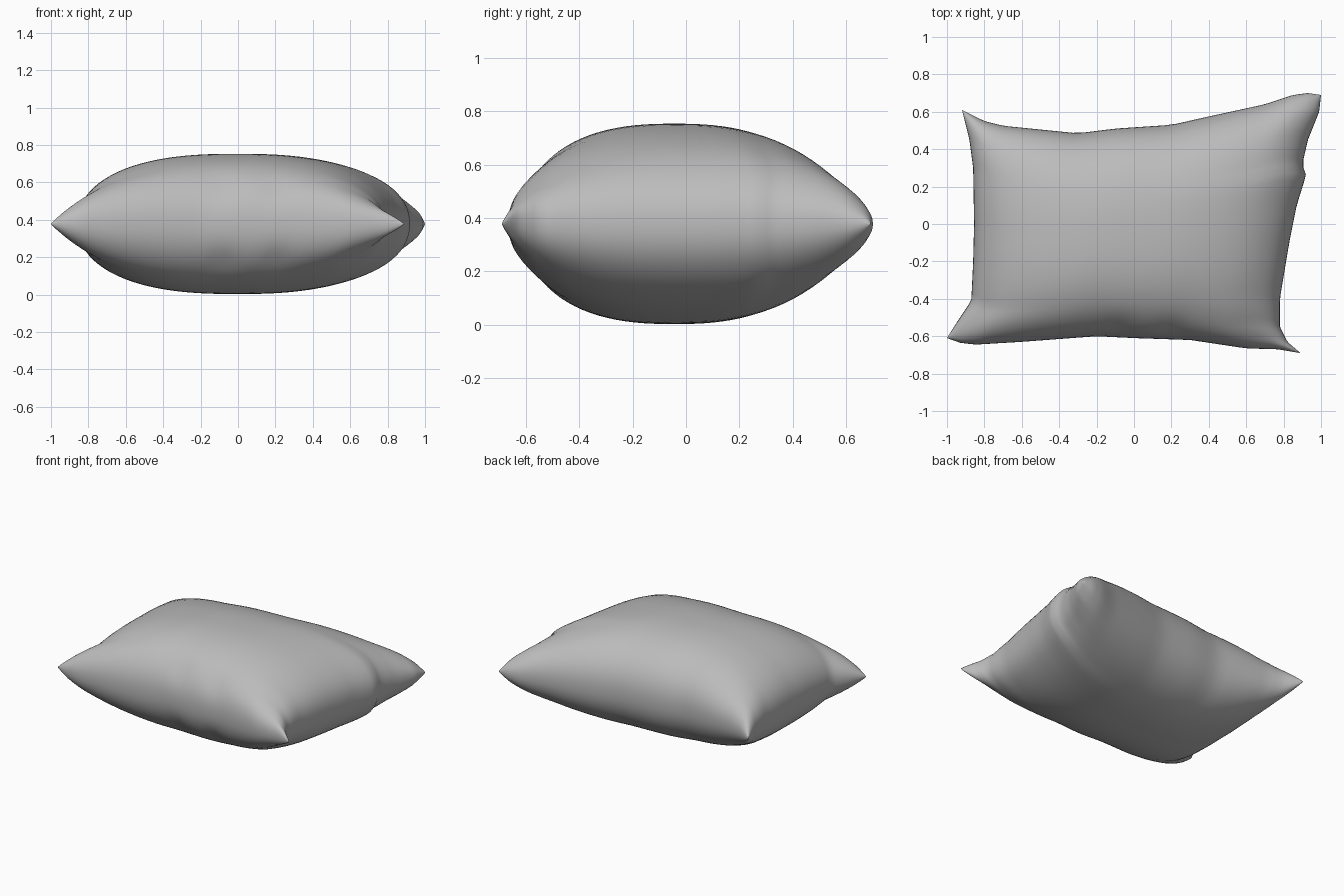
import bpy, bmesh, math
from mathutils import Vector

cube = bpy.data.objects.get("Cube")
if cube:
    bpy.data.objects.remove(cube, do_unlink=True)

# Seam outline, one polyline per side (x, y)
FRONT = [(-1, -.61), (-.93, -.635), (-.85, -.645), (-.6, -.63), (-.2, -.6),
         (0, -.61), (.3, -.62), (.6, -.665), (.77, -.67), (.89, -.69)]
BACK = [(-.92, .61), (-.8, .55), (-.7, .525), (-.3, .485), (-.1, .51),
        (.2, .53), (.4, .575), (.7, .64), (.85, .69), (.93, .7), (1, .69)]
LEFT = [(.89, -.69), (.82, -.63), (.78, -.55), (.78, -.4), (.83, -.1),
        (.87, .1), (.92, .26), (.9, .32), (.93, .45), (.99, .6), (1, .69)]
RIGHT = [(-1, -.61), (-.95, -.53), (-.87, -.41), (-.86, -.2), (-.855, 0),
         (-.86, .3), (-.88, .45), (-.92, .61)]
MID, HALF, N = .378, .375, 48


def along(points, t, axis):
    """Point on a side at fraction t of its extent along the axis."""
    lo, hi = points[0][axis], points[-1][axis]
    want = lo + t * (hi - lo)
    for a, b in zip(points, points[1:]):
        if want <= b[axis] or b == points[-1]:
            span = b[axis] - a[axis]
            f = min(1, max(0, (want - a[axis]) / span)) if span > 0 else 1
            return Vector(a).lerp(Vector(b), f)


def outline_point(s, t):
    """Blend the four sides into a surface position."""
    f, b = along(FRONT, s, 0), along(BACK, s, 0)
    r, l = along(RIGHT, t, 1), along(LEFT, t, 1)
    corners = Vector(FRONT[0]).lerp(Vector(FRONT[-1]), s).lerp(
        Vector(BACK[0]).lerp(Vector(BACK[-1]), s), t)
    return f.lerp(b, t) + r.lerp(l, s) - corners


def puff(c):
    return max(0, 1 - abs(c) ** 2.5) ** .45


def dent(p, x, y, size):
    return math.exp(-((p.x - x) ** 2 + (p.y - y) ** 2) / size ** 2)


# Stuffed cushion: upper and lower sheets sharing the seam
bm = bmesh.new()
steps = [math.sin((i / N - .5) * math.pi) for i in range(N + 1)]
sheets = []
for side in (1, -1):
    rows = []
    for j, v in enumerate(steps):
        row = []
        for i, u in enumerate(steps):
            if side < 0 and (i in (0, N) or j in (0, N)):
                row.append(sheets[0][j][i])
                continue
            p = outline_point((u + 1) / 2, (v + 1) / 2)
            h = HALF * puff(u) * puff(v)
            # soft creases by the front seam
            h *= 1 - .12 * dent(p, -.08, -.57, .07) - .1 * dent(p, .2, -.58, .06)
            row.append(bm.verts.new((p.x, p.y, MID + side * h)))
        rows.append(row)
    sheets.append(rows)
    for j in range(N):
        for i in range(N):
            quad = [rows[j][i], rows[j][i + 1], rows[j + 1][i + 1], rows[j + 1][i]]
            bm.faces.new(quad[::side])
mesh = bpy.data.meshes.new("pillow")
bm.to_mesh(mesh)
bm.free()
pillow = bpy.data.objects.new("pillow", mesh)
bpy.context.collection.objects.link(pillow)
mesh.shade_smooth()

# Plain grey cloth
cloth = bpy.data.materials.new("grey_cloth")
cloth.use_nodes = True
cloth.diffuse_color = (.5, .5, .5, 1)
cloth.node_tree.nodes["Principled BSDF"].inputs["Base Color"].default_value = (.5, .5, .5, 1)
mesh.materials.append(cloth)
